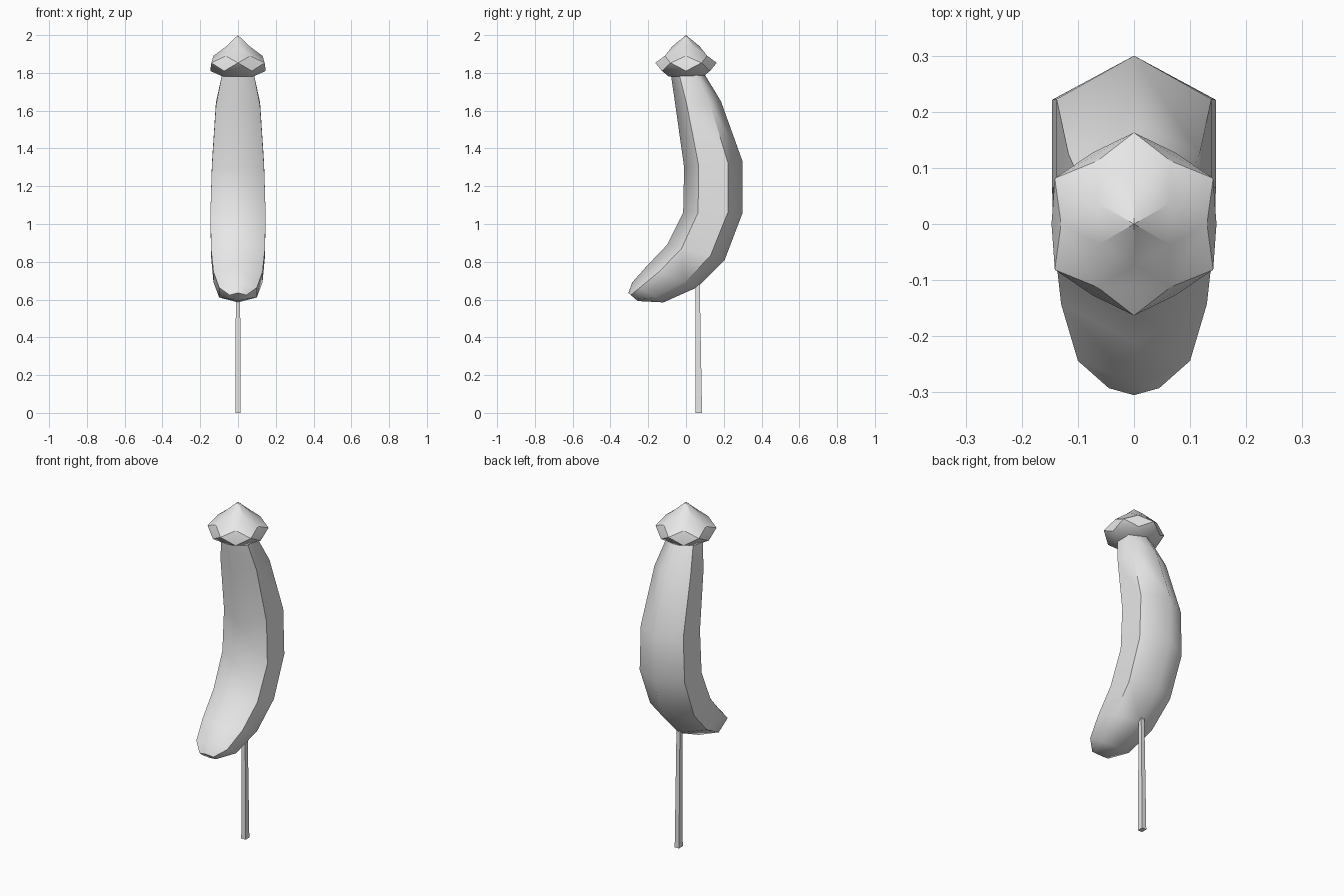
import bpy, math
from mathutils import Vector

cube = bpy.data.objects.get("Cube")
if cube:
    bpy.data.objects.remove(cube)

grey = bpy.data.materials.new("plain grey")
grey.use_nodes = True
colour = (0.8, 0.8, 0.8, 1)
grey.diffuse_color = colour
grey.node_tree.nodes["Principled BSDF"].inputs["Base Color"].default_value = colour


def loft(name, rings, tip=None):
    """Skin equal rings, listed from top to bottom; an optional tip closes the top."""
    n = len(rings[0])
    verts = [v for ring in rings for v in ring]
    faces = []
    for i in range(len(rings) - 1):
        for k in range(n):
            a, b = i * n + k, i * n + (k + 1) % n
            faces += [(a, a + n, b + n), (a, b + n, b)]
    last = len(verts) - n
    faces.append([last + k for k in reversed(range(n))])
    if tip:
        verts.append(tip)
        faces += [(len(verts) - 1, k, (k + 1) % n) for k in range(n)]
    else:
        faces.append(list(range(n)))
    mesh = bpy.data.meshes.new(name)
    mesh.from_pydata(verts, [], faces)
    mesh.materials.append(grey)
    obj = bpy.data.objects.new(name, mesh)
    bpy.context.collection.objects.link(obj)
    return obj


def smooth(obj, angle):
    bpy.ops.object.select_all(action="DESELECT")
    obj.select_set(True)
    bpy.context.view_layer.objects.active = obj
    bpy.ops.object.shade_smooth_by_angle(angle=math.radians(angle))


# Banana: six-sided sections given by front (y, z), back (y, z) and half width
sections = [
    ((-0.08, 1.79), (0.10, 1.79), 0.085),
    ((-0.055, 1.62), (0.185, 1.65), 0.117),
    ((-0.01, 1.30), (0.30, 1.33), 0.138),
    ((-0.015, 1.06), (0.30, 1.06), 0.146),
    ((-0.10, 0.89), (0.205, 0.81), 0.143),
    ((-0.21, 0.775), (0.06, 0.665), 0.130),
    ((-0.285, 0.69), (-0.12, 0.585), 0.100),
    ((-0.305, 0.635), (-0.255, 0.592), 0.045),
]
hexagon = [(0, 0), (1, 0.25), (1, 0.75), (0, 1), (-1, 0.75), (-1, 0.25)]
rings = []
for front, back, width in sections:
    f, b = Vector((0, *front)), Vector((0, *back))
    rings.append([f.lerp(b, t) + Vector((s * width, 0, 0)) for s, t in hexagon])
smooth(loft("banana", rings), 60)

# Cream swirl: hexagonal rings, each turned a twelfth against the one above
profile = [(0.073, 1.94), (0.13, 1.89), (0.163, 1.853), (0.147, 1.81), (0.09, 1.78)]
rings = []
for i, (r, z) in enumerate(profile):
    angles = [math.radians(90 - 30 * i + 60 * k) for k in range(6)]
    rings.append([Vector((r * math.cos(a), r * math.sin(a), z)) for a in angles])
smooth(loft("cream_swirl", rings, Vector((0, 0, 2))), 30)

# Stick: square bar, slightly thicker at the foot
rings = [[Vector((x, y, z)) for x, y in ((-w, y0), (w, y0), (w, y1), (-w, y1))]
         for w, y0, y1, z in ((0.011, 0.05, 0.072, 0.72), (0.014, 0.05, 0.085, 0))]
loft("stick", rings)
